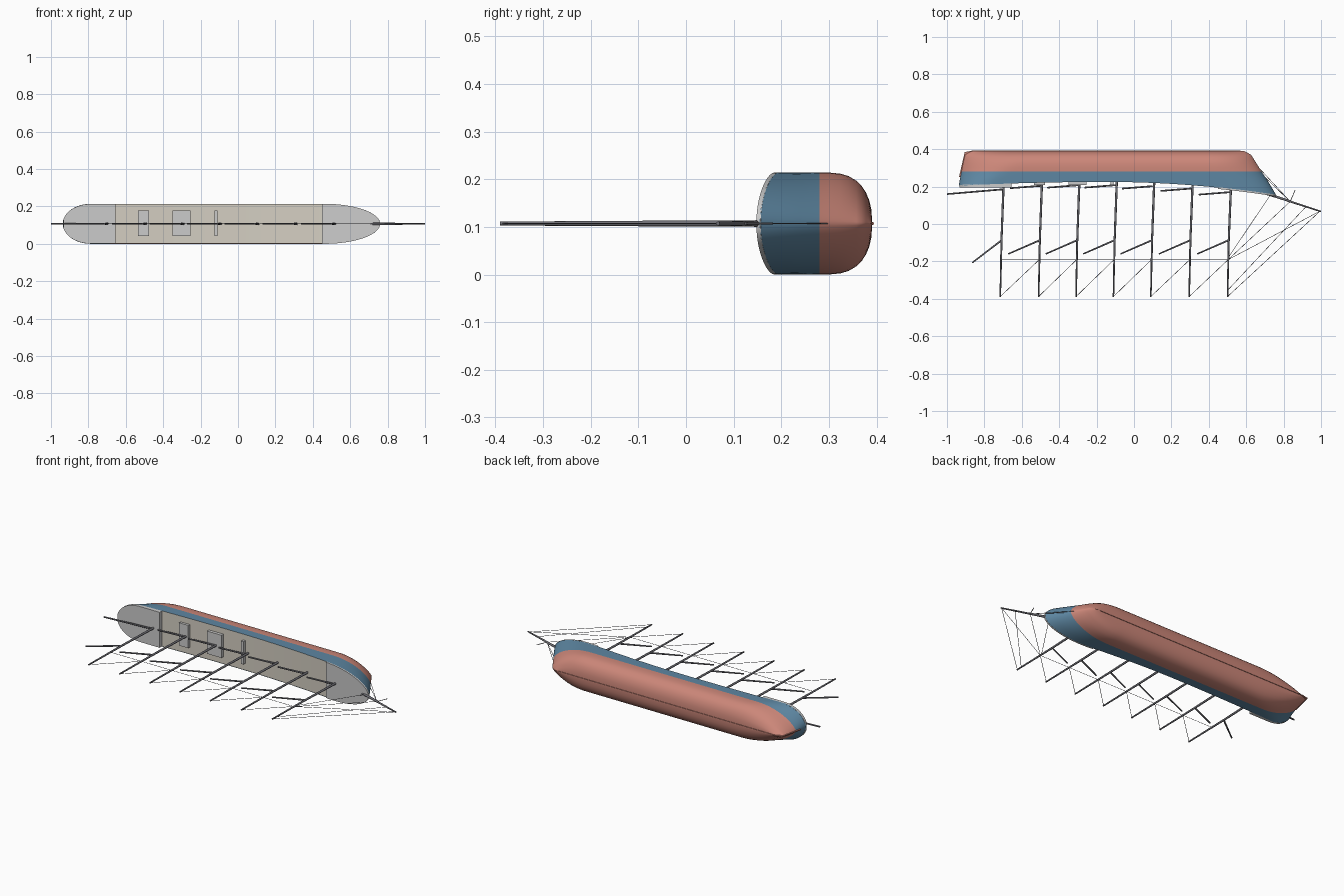
import bpy, bmesh, math
from mathutils import Vector

if "Cube" in bpy.data.objects:
    bpy.data.objects.remove(bpy.data.objects["Cube"])

ZC = 0.107        # centre plane of the ship, which lies on its side
KEEL, WATER, BEAM = 0.391, 0.28, 0.107


def material(name, rgb):
    m = bpy.data.materials.new(name)
    m.diffuse_color = (*rgb, 1)
    m.use_nodes = True
    m.node_tree.nodes["Principled BSDF"].inputs["Base Color"].default_value = m.diffuse_color
    return m


BLUE = material("topside_blue", (0.11, 0.24, 0.36))
RED = material("bottom_red", (0.60, 0.24, 0.19))
SAND = material("deck_sand", (0.66, 0.62, 0.54))
DARK = material("spar_grey", (0.16, 0.16, 0.18))


def finish(name, bm, mats, smooth=None):
    bmesh.ops.remove_doubles(bm, verts=bm.verts, dist=1e-5)
    bmesh.ops.recalc_face_normals(bm, faces=bm.faces)
    me = bpy.data.meshes.new(name)
    bm.to_mesh(me)
    bm.free()
    for m in mats:
        me.materials.append(m)
    ob = bpy.data.objects.new(name, me)
    bpy.context.collection.objects.link(ob)
    if smooth:
        bpy.ops.object.select_all(action='DESELECT')
        ob.select_set(True)
        bpy.context.view_layer.objects.active = ob
        bpy.ops.object.shade_smooth_by_angle(angle=math.radians(smooth))
    return ob


def lerp(a, b, t):
    return a + (b - a) * t


def sheer(x):
    return 0.225 - (0.085 if x > -0.15 else 0.0325) * (x + 0.15) ** 2


def level_y(x, v):
    # v 0..1 deck edge to waterline, 1..2 waterline to keel
    return lerp(sheer(x), WATER, v) if v < 1 else lerp(WATER, KEEL, v - 1)


def bow_x(y):
    return lerp(0.76, 0.62, (y - 0.155) / 0.225) - max(0, y - 0.37) * 1.2


def stern_x(y):
    return lerp(-0.937, -0.905, (y - 0.205) / 0.175) + max(0, y - 0.37) * 1.3


def half_width(x, y, xs, xb, depth):
    h = max(0, (y - 0.285) / (KEEL - 0.285))
    b = BEAM * max(0, 1 - h ** 3) ** 0.45
    lb, ls = lerp(0.30, 0.20, depth), lerp(0.15, 0.36, depth)
    fb = 1 - max(0, 1 - (xb - x) / lb) ** 2
    fs = 1 - max(0, 1 - (x - xs) / ls) ** 2
    return b * max(0, fb) ** lerp(0.5, 0.75, depth) * max(0, fs) ** lerp(0.5, 0.9, depth)


def hull_point(s, v):
    xs, xb = stern_x(level_y(-0.937, v)), bow_x(level_y(0.76, v))
    x = lerp(xs, xb, s)
    y = level_y(x, v)
    return x, y, half_width(x, y, xs, xb, v / 2)


# Hull: stations packed towards both ends, red below the waterline
N = 56
stations = [0.5 - 0.5 * math.cos(math.pi * i / N) for i in range(N + 1)]
levels = [0, 0.33, 0.66, 1, 1.2, 1.4, 1.55, 1.7, 1.8, 1.88, 1.94, 1.98, 2]
bm = bmesh.new()
for side in (-1, 1):
    grid = []
    for v in levels:
        row = [hull_point(s, v) for s in stations]
        grid.append([bm.verts.new((x, y, ZC + side * w)) for x, y, w in row])
    for j in range(len(levels) - 1):
        for i in range(N):
            f = bm.faces.new((grid[j][i], grid[j][i + 1], grid[j + 1][i + 1], grid[j + 1][i]))
            f.material_index = 0 if levels[j] < 1 else 1
bmesh.ops.dissolve_degenerate(bm, dist=1e-6, edges=bm.edges)
finish("hull", bm, [BLUE, RED], 40)


def deck_slab(name, x0, x1, top, bottom, mats, inset=1.0, n=28):
    """Slab following the deck outline; top and bottom give y at x."""
    bm = bmesh.new()
    rings = []
    for i in range(n + 1):
        x = lerp(x0, x1, 0.5 - 0.5 * math.cos(math.pi * i / n))
        w = max(0.0006, half_width(x, sheer(x), -0.937, 0.76, 0) * inset)
        rings.append([bm.verts.new((x, y, ZC + z)) for y, z in
                      ((top(x), -w), (top(x), w), (bottom(x), w), (bottom(x), -w))])
    for a, b in zip(rings, rings[1:]):
        for k in range(4):
            bm.faces.new((a[k], a[(k + 1) % 4], b[(k + 1) % 4], b[k]))
    bm.faces.new(rings[0])
    bm.faces.new(rings[-1])
    return finish(name, bm, mats, 30)


deck_slab("main_deck", -0.66, 0.45, lambda x: sheer(x) + 0.002, lambda x: sheer(x) + 0.008, [SAND], 0.995)
deck_slab("poop_deck", -0.933, -0.655, lambda x: 0.195, lambda x: sheer(x) + 0.004, [], 0.99)
deck_slab("forecastle_deck", 0.45, 0.76, lambda x: sheer(x) - 0.007, lambda x: sheer(x) + 0.002, [])


def box(name, lo, hi, mats=()):
    bm = bmesh.new()
    bmesh.ops.create_cube(bm, size=1)
    for v in bm.verts:
        v.co = [lerp(lo[k], hi[k], v.co[k] + 0.5) for k in range(3)]
    return finish(name, bm, mats)


# Deck houses
for i, (x0, x1) in enumerate(((-0.535, -0.475), (-0.35, -0.255), (-0.125, -0.11))):
    box(f"deck_house_{i + 1}", (x0, 0.208, 0.042), (x1, 0.23, 0.178))

# Keel strip and rudder
box("keel", (-0.87, 0.385, ZC - 0.002), (0.57, 0.394, ZC + 0.002), [RED])
bm = bmesh.new()
prof = [(-0.936, 0.25), (-0.90, 0.25), (-0.86, 0.392), (-0.905, 0.385)]
lo, hi = ([bm.verts.new((x, y, ZC + d)) for x, y in prof] for d in (-0.003, 0.003))
bm.faces.new(lo)
bm.faces.new(hi)
for k in range(4):
    bm.faces.new((lo[k], lo[(k + 1) % 4], hi[(k + 1) % 4], hi[k]))
finish("rudder", bm, [RED])


def spar(name, a, b, r0, r1, sides=10):
    """Tapered pole between two (x, y) points in the centre plane."""
    a, b = Vector((*a, ZC)), Vector((*b, ZC))
    d = b - a
    bm = bmesh.new()
    bmesh.ops.create_cone(bm, cap_ends=True, segments=sides, radius1=r0, radius2=r1, depth=d.length)
    bm.transform(d.to_track_quat('Z', 'Y').to_matrix().to_4x4())
    bmesh.ops.translate(bm, verts=bm.verts, vec=(a + b) / 2)
    return finish(name, bm, [DARK], 40)


def rope(name, a, b):
    return spar(name, a, b, 0.0013, 0.0013, 4)


# Seven raked masts, each with boom and gaff
tops = [-0.715, -0.51, -0.31, -0.11, 0.09, 0.295, 0.50]
for i, t in enumerate(tops):
    foot = t + 0.018
    deck = sheer(foot)
    spar(f"mast_{i + 1}", (foot, deck + 0.005), (t + 0.006, -0.10), 0.0065, 0.0058)
    spar(f"topmast_{i + 1}", (t + 0.007, -0.07), (t, -0.39), 0.0058, 0.0042)
    if i == 0:
        spar("boom_1", (foot - 0.008, 0.185), (-0.999, 0.16), 0.005, 0.0045)
        spar("gaff_1", (t + 0.003, -0.09), (-0.865, -0.207), 0.005, 0.004)
    else:
        spar(f"boom_{i + 1}", (foot - 0.008, deck - 0.017), (foot - 0.172, deck - 0.03), 0.005, 0.0045)
        spar(f"gaff_{i + 1}", (t + 0.003, -0.088), (t - 0.162, -0.16), 0.005, 0.004)

# Stays between masts
rope("spring_stay", (tops[0] + 0.004, -0.19), (tops[-1] + 0.004, -0.19))
for i in range(6):
    rope(f"topmast_stay_{i + 1}", (tops[i], -0.388), (tops[i + 1] + 0.004, -0.19))

# Bowsprit, jib boom, dolphin striker
spar("bowsprit", (0.70, 0.165), (0.84, 0.12), 0.0075, 0.006)
spar("jib_boom", (0.82, 0.125), (0.999, 0.067), 0.0055, 0.004)
spar("dolphin_striker", (0.835, 0.12), (0.862, 0.182), 0.002, 0.002, 6)

# Head stays and bobstays
stays = [((0.50, -0.388), (0.995, 0.069)), ((0.50, -0.355), (0.92, 0.093)),
         ((0.504, -0.19), (0.995, 0.069)), ((0.504, -0.19), (0.835, 0.12)),
         ((0.504, -0.18), (0.73, 0.157)), ((0.64, 0.33), (0.835, 0.12)),
         ((0.70, 0.25), (0.835, 0.12))]
for i, (a, b) in enumerate(stays):
    rope(f"head_stay_{i + 1}", a, b)
